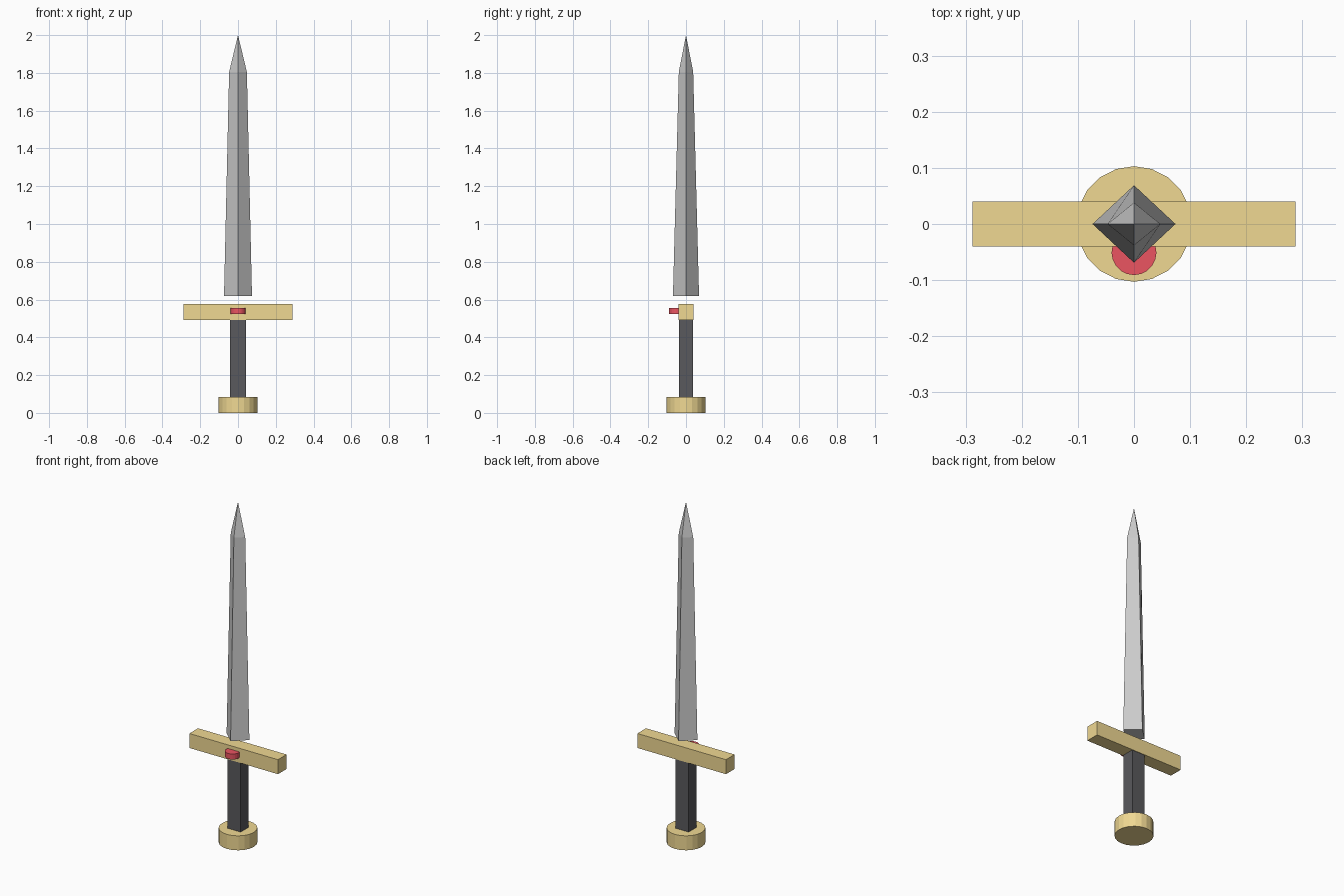
import bpy, bmesh
from mathutils import Matrix

if "Cube" in bpy.data.objects:
    bpy.data.objects.remove(bpy.data.objects["Cube"])


def material(name, rgb):
    m = bpy.data.materials.new(name)
    m.diffuse_color = (*rgb, 1)
    m.use_nodes = True
    m.node_tree.nodes["Principled BSDF"].inputs["Base Color"].default_value = m.diffuse_color
    return m


gold = material("gold", (0.87, 0.69, 0.29))
leather = material("black_leather", (0.10, 0.10, 0.11))
ruby = material("red_gem", (0.83, 0.09, 0.12))
steel = material("steel", (0.55, 0.56, 0.54))


def add_object(name, bm, mat):
    bmesh.ops.recalc_face_normals(bm, faces=bm.faces)
    me = bpy.data.meshes.new(name)
    bm.to_mesh(me)
    bm.free()
    me.materials.append(mat)
    ob = bpy.data.objects.new(name, me)
    bpy.context.collection.objects.link(ob)
    return ob


def box(name, hx, hy, z0, z1, mat):
    bm = bmesh.new()
    place = Matrix.Translation((0, 0, (z0 + z1) / 2)) @ Matrix.Diagonal((2 * hx, 2 * hy, z1 - z0, 1))
    bmesh.ops.create_cube(bm, size=1, matrix=place)
    return add_object(name, bm, mat)


def disc(name, r, y, z0, z1, sides, mat):
    bm = bmesh.new()
    bmesh.ops.create_cone(bm, cap_ends=True, segments=sides, radius1=r, radius2=r,
                          depth=z1 - z0, matrix=Matrix.Translation((0, y, (z0 + z1) / 2)))
    return add_object(name, bm, mat)


# Hilt
disc("pommel", 0.103, 0, 0, 0.085, 20, gold)
box("grip", 0.043, 0.037, 0.085, 0.492, leather)
box("crossguard", 0.288, 0.04, 0.492, 0.577, gold)
disc("guard_gem", 0.04, -0.051, 0.524, 0.556, 20, ruby)

# Blade: diamond section tapering to a point, floating just above the guard
bm = bmesh.new()
rings = []
for hx, hy, z in ((0.074, 0.069, 0.62), (0.047, 0.038, 1.805)):
    rings.append([bm.verts.new(p) for p in ((hx, 0, z), (0, hy, z), (-hx, 0, z), (0, -hy, z))])
tip = bm.verts.new((0, 0, 2))
low, high = rings
bm.faces.new(low[::-1])
for i in range(4):
    j = (i + 1) % 4
    bm.faces.new((low[i], low[j], high[j], high[i]))
    bm.faces.new((high[i], high[j], tip))
add_object("blade", bm, steel)
